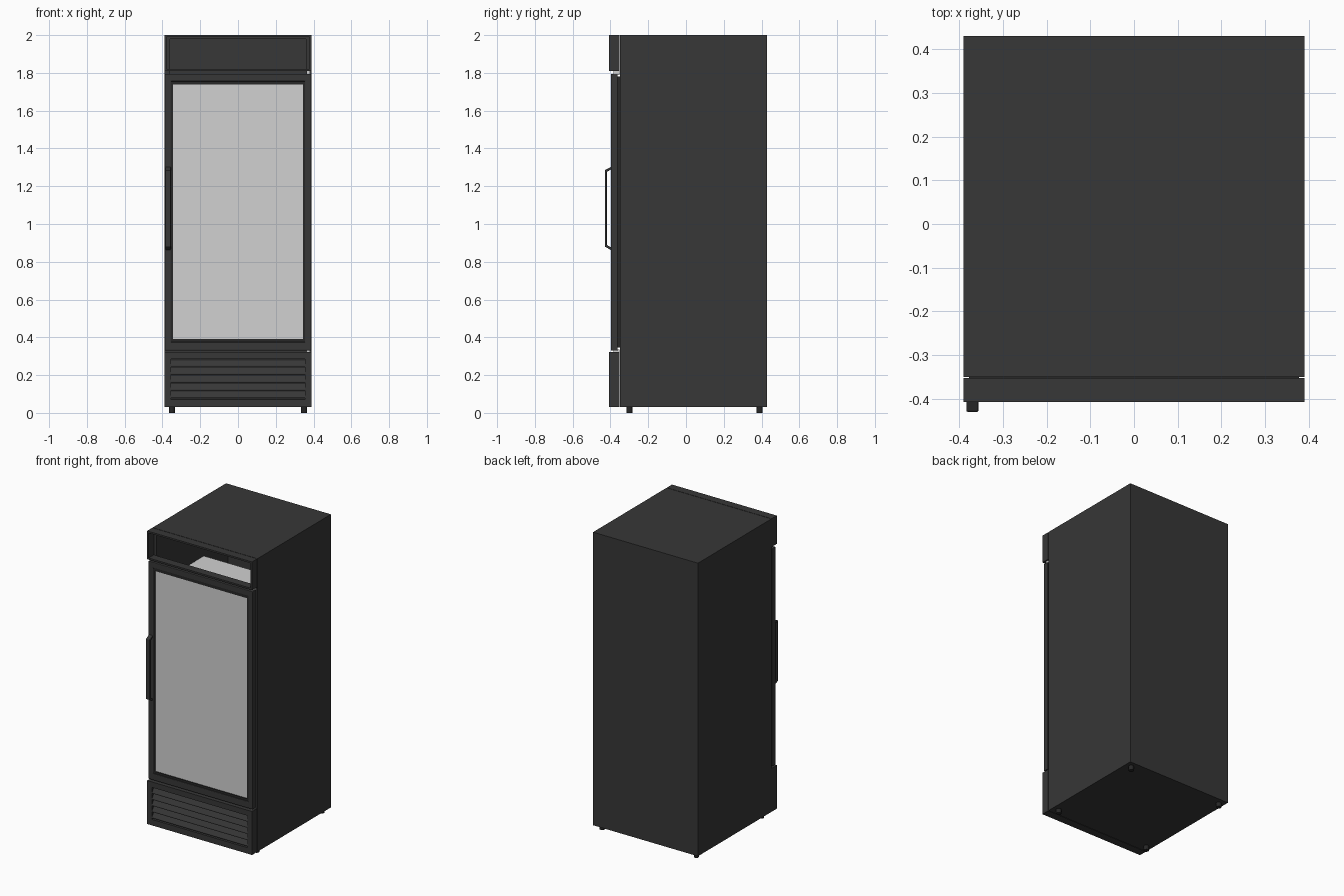
import bpy, bmesh, math
from mathutils import Vector

if "Cube" in bpy.data.objects:
    bpy.data.objects.remove(bpy.data.objects["Cube"])


def material(name, r, g, b):
    m = bpy.data.materials.new(name)
    m.diffuse_color = (r, g, b, 1)
    m.use_nodes = True
    m.node_tree.nodes["Principled BSDF"].inputs["Base Color"].default_value = m.diffuse_color
    return m


DARK = material("charcoal_metal", 0.038, 0.038, 0.038)
BLACK = material("black_trim", 0.02, 0.02, 0.02)
GLASS = material("pale_glass", 0.64, 0.64, 0.64)


def finish(name, bm, mat, bevel=0.0):
    bmesh.ops.recalc_face_normals(bm, faces=bm.faces)
    mesh = bpy.data.meshes.new(name)
    bm.to_mesh(mesh)
    bm.free()
    mesh.materials.append(mat)
    ob = bpy.data.objects.new(name, mesh)
    bpy.context.collection.objects.link(ob)
    if bevel:
        mod = ob.modifiers.new("bevel", "BEVEL")
        mod.width, mod.segments = bevel, 2
    return ob


def add_box(bm, x0, x1, y0, y1, z0, z1):
    vs = bmesh.ops.create_cube(bm, size=1)["verts"]
    for v in vs:
        v.co = Vector(((x0, x1)[v.co.x > 0], (y0, y1)[v.co.y > 0], (z0, z1)[v.co.z > 0]))


def box(name, x0, x1, y0, y1, z0, z1, mat, bevel=0.0):
    bm = bmesh.new()
    add_box(bm, x0, x1, y0, y1, z0, z1)
    return finish(name, bm, mat, bevel)


def frame(name, xo, z0, z1, xi, zi0, zi1, y0, y1, mat, bevel=0.0):
    """Rectangular ring in the xz plane, from y0 to y1."""
    bm = bmesh.new()
    rings = []
    for y in (y0, y1):
        for x, lo, hi in ((xo, z0, z1), (xi, zi0, zi1)):
            rings.append([bm.verts.new(p) for p in
                          ((-x, y, lo), (x, y, lo), (x, y, hi), (-x, y, hi))])
    of, inf, ob_, ib = rings
    for a, b in ((of, inf), (inf, ib), (ib, ob_), (ob_, of)):
        for i in range(4):
            j = (i + 1) % 4
            bm.faces.new((a[i], a[j], b[j], b[i]))
    return finish(name, bm, mat, bevel)


# cabinet: hollow shell, open at the front
frame("cabinet_shell", 0.39, 0.03, 2.0, 0.36, 0.06, 1.98, -0.35, 0.41, DARK)
box("cabinet_back", -0.39, 0.39, 0.41, 0.43, 0.03, 2.0, DARK)
box("machine_bay_front", -0.36, 0.36, -0.35, -0.33, 0.06, 0.34, DARK)

# header: open sign frame above the door
frame("header_frame", 0.39, 1.81, 2.0, 0.379, 1.821, 1.989, -0.408, -0.353, DARK)

# shelves
for i in range(5):
    z = 1.63 - 0.28 * i
    box(f"shelf_{i + 1}", -0.355, 0.355, -0.30, 0.145, z - 0.012, z, GLASS)

# door: frame, gasket, inner trim and glass
frame("door_frame", 0.388, 0.33, 1.795, 0.355, 0.375, 1.755, -0.398, -0.362, DARK, 0.004)
frame("door_gasket", 0.378, 0.345, 1.78, 0.34, 0.39, 1.74, -0.362, -0.35, BLACK)
frame("glass_trim", 0.356, 0.374, 1.756, 0.343, 0.39, 1.738, -0.394, -0.366, BLACK)
box("door_glass", -0.345, 0.345, -0.388, -0.370, 0.388, 1.74, GLASS)

# hinges
for name, z0, z1 in (("top_hinge", 1.79, 1.812), ("bottom_hinge", 0.318, 0.335)):
    box(name, 0.362, 0.38, -0.385, -0.353, z0, z1, GLASS)

# handle: bent bar swept along a bracket profile
outer = [(-0.396, 0.862), (-0.430, 0.880), (-0.430, 1.285), (-0.396, 1.303)]
inner = [(-0.396, 0.876), (-0.419, 0.889), (-0.419, 1.276), (-0.396, 1.289)]
bm = bmesh.new()
loops = []
for x in (-0.384, -0.356):
    loops.append([[bm.verts.new((x, y, z)) for y, z in side] for side in (outer, inner)])
(ol, il), (orr, ir) = loops
for i in range(3):
    for a, b in ((ol, il), (il, ir), (ir, orr), (orr, ol)):
        bm.faces.new((a[i], a[i + 1], b[i + 1], b[i]))
for i in (0, 3):
    bm.faces.new((ol[i], il[i], ir[i], orr[i]))
finish("door_handle", bm, DARK, 0.003)

# lower grille: panel frame, recessed backing and slanted louvres
frame("grille_frame", 0.39, 0.03, 0.322, 0.355, 0.07, 0.285, -0.408, -0.353, DARK)
box("grille_backing", -0.356, 0.356, -0.385, -0.365, 0.068, 0.287, BLACK)
bm = bmesh.new()
for i in range(5):
    z = 0.078 + 0.0415 * i
    pts = [(-0.406, z), (-0.406, z + 0.006), (-0.388, z + 0.034), (-0.384, z + 0.034), (-0.384, z)]
    ends = [[bm.verts.new((x, y, zz)) for y, zz in pts] for x in (-0.355, 0.355)]
    for k in range(5):
        j = (k + 1) % 5
        bm.faces.new((ends[0][k], ends[0][j], ends[1][j], ends[1][k]))
    for e in ends:
        bm.faces.new(e)
finish("grille_louvres", bm, DARK)

# feet
for x in (-0.35, 0.35):
    for y in (-0.30, 0.39):
        bpy.ops.mesh.primitive_cylinder_add(vertices=16, radius=0.016, depth=0.035,
                                            location=(x, y, 0.0175))
        foot = bpy.context.object
        foot.name = f"{'front' if y < 0 else 'rear'}_{'left' if x < 0 else 'right'}_foot"
        foot.data.materials.append(BLACK)
        bpy.ops.object.shade_smooth_by_angle()
